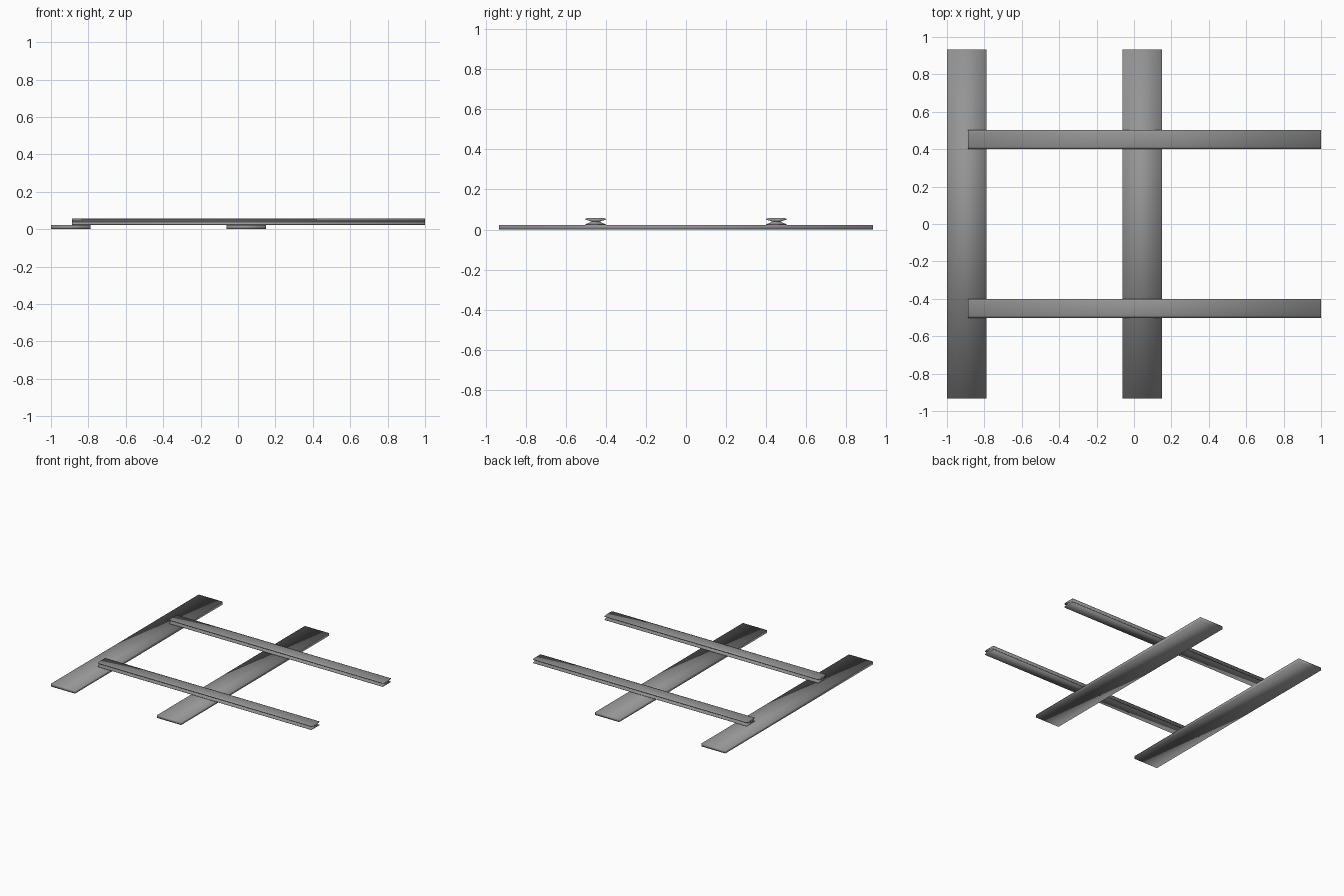
import bpy, bmesh

if "Cube" in bpy.data.objects:
    bpy.data.objects.remove(bpy.data.objects["Cube"])

# Dark grey steel
steel = bpy.data.materials.new("dark_grey")
steel.diffuse_color = (0.3, 0.3, 0.3, 1)
steel.use_nodes = True
steel.node_tree.nodes["Principled BSDF"].inputs["Base Color"].default_value = steel.diffuse_color


def prism(name, profile, axis, start, end):
    """Extrude a closed cross-section along the x or y axis, smooth shaded."""
    bm = bmesh.new()
    rings = []
    for t in (start, end):
        rings.append([bm.verts.new((t, a, z) if axis == 'X' else (a, t, z))
                      for a, z in profile])
    n = len(profile)
    for i in range(n):
        j = (i + 1) % n
        bm.faces.new((rings[0][i], rings[0][j], rings[1][j], rings[1][i]))
    for ring in rings:
        bm.faces.new(ring)
    bmesh.ops.recalc_face_normals(bm, faces=bm.faces)
    for f in bm.faces:
        f.smooth = True
    mesh = bpy.data.meshes.new(name)
    bm.to_mesh(mesh)
    bm.free()
    mesh.materials.append(steel)
    obj = bpy.data.objects.new(name, mesh)
    bpy.context.collection.objects.link(obj)
    return obj


# Flat sleepers lying across the track
for name, x in (("end_sleeper", -0.894), ("middle_sleeper", 0.044)):
    w = 0.106
    prism(name, [(x - w, 0), (x + w, 0), (x + w, 0.023), (x - w, 0.023)],
          'Y', -0.932, 0.932)

# Rails: wide foot, pinched web, chamfered head
half = [(0.051, 0.023), (0.051, 0.026), (0.024, 0.037), (0.024, 0.041),
        (0.051, 0.049), (0.051, 0.053), (0.038, 0.058)]
section = half + [(-a, z) for a, z in reversed(half)]
for name, y in (("front_rail", -0.451), ("back_rail", 0.451)):
    prism(name, [(y + a, z) for a, z in section], 'X', -0.888, 1.0)
